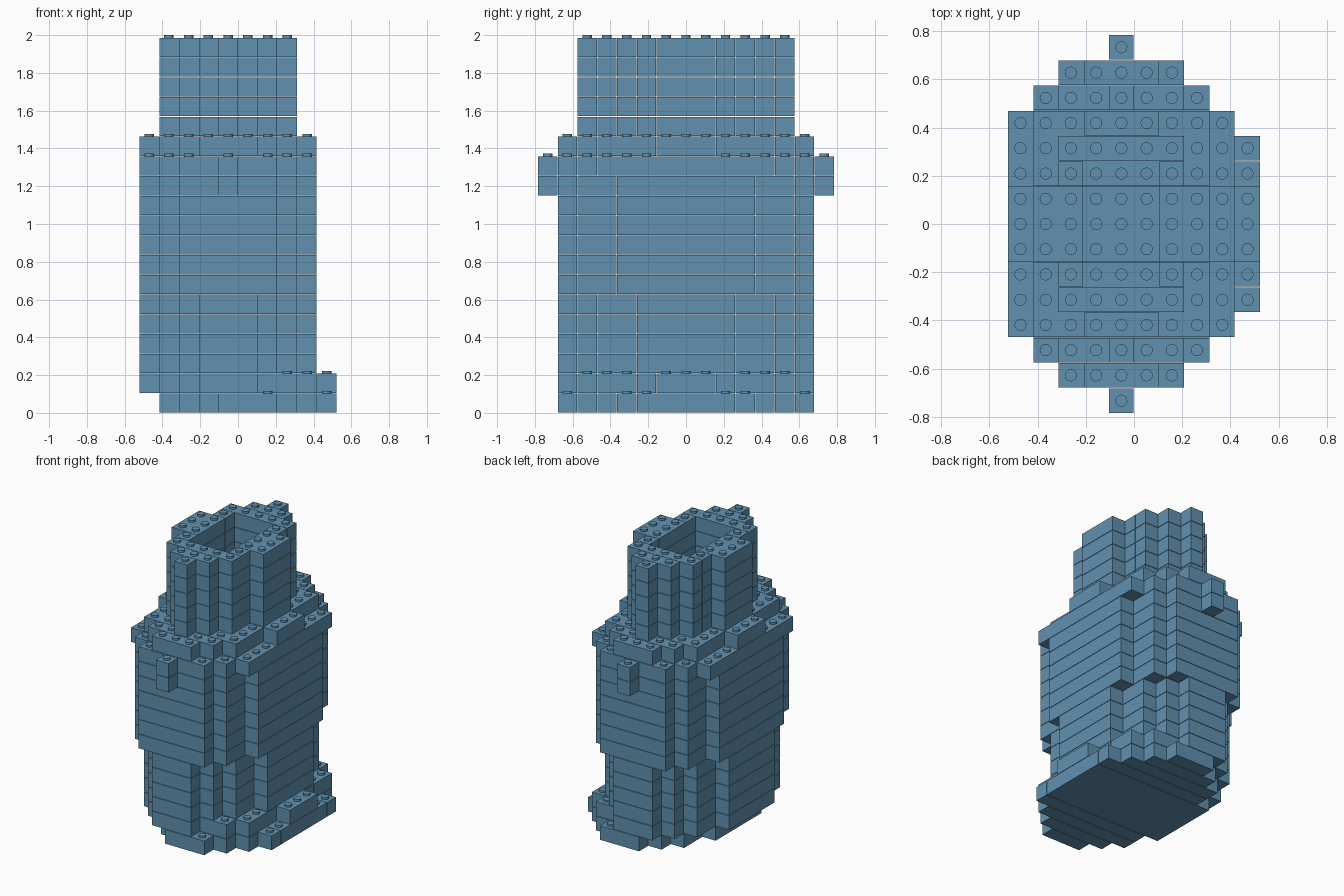
import bpy, bmesh
from mathutils import Matrix

if "Cube" in bpy.data.objects:
    bpy.data.objects.remove(bpy.data.objects["Cube"])

U = 0.1046          # stud pitch and brick height
GAP = 0.003         # seam between bricks
STUD_R, STUD_H = 0.025, 0.0126

blue = bpy.data.materials.new("brick_blue")
blue.use_nodes = True
blue.diffuse_color = (0.12, 0.285, 0.43, 1)
blue.node_tree.nodes["Principled BSDF"].inputs["Base Color"].default_value = blue.diffuse_color

# Plans: reach to each side of the middle column, for rows 0, 1, 2... from the centre
LOWER = [4, 4, 4, 3, 3, 2, 1]
MIDDLE = [4, 4, 4, 4, 3, 3, 2]
SHOULDER = [4, 4, 4, 4, 4, 3, 2, 0]
COLLAR = [4, 4, 3, 3, 3, 2, 1]
HEAD = [3, 3, 2, 2, 1, 0]
BASE_BACK, BASE_FRONT = [3, 3, 3, 2, 2, 1, 0], [5, 5, 5, 5, 4, 3, 2]
FEET_FRONT = [5, 5, 4, 4, 4, 3, 1]


def spans(back, front=None, hollow=-1):
    """Rows of (first, last) brick columns; hollow rows split in two."""
    front = front or back
    rows = {}
    for r in range(1 - len(back), len(back)):
        lo, hi = 4 - back[abs(r)], 4 + front[abs(r)]
        rows[r] = [(lo, 2), (6, hi)] if abs(r) <= hollow else [(lo, hi)]
    return rows


# (part name, first layer, list of layer plans)
parts = [
    ("base_layer", 0, [spans(BASE_BACK, BASE_FRONT)]),
    ("feet_layer", 1, [spans(LOWER, FEET_FRONT)]),
    ("lower_body", 2, [spans(LOWER)] * 4),
    ("middle_body", 6, [spans(MIDDLE)] * 5),
    ("shoulders", 11, [spans(MIDDLE + [0]), spans(SHOULDER)]),
    ("collar", 13, [spans(COLLAR)]),
    ("hollow_head", 14, [spans(HEAD, hollow=2)] * 5),
]
layers = [rows for _, _, plans in parts for rows in plans]


def filled(col, row, layer):
    if layer >= len(layers):
        return False
    return any(a <= col <= b for a, b in layers[layer].get(row, []))


def add_brick(bm, cols, rows, layer):
    """One box covering the given column and row ranges."""
    size = ((cols[1] - cols[0] + 1) * U - GAP, (rows[1] - rows[0] + 1) * U - GAP, U - GAP)
    centre = ((sum(cols) / 2 - 4.5) * U, sum(rows) / 2 * U, (layer + 0.5) * U)
    bmesh.ops.create_cube(bm, size=1, matrix=Matrix.Translation(centre) @ Matrix.Diagonal((*size, 1)))


def add_stud(bm, col, row, layer):
    z = (layer + 1) * U + (STUD_H - GAP) / 2
    bmesh.ops.create_cone(bm, cap_ends=True, segments=16, radius1=STUD_R, radius2=STUD_R,
                          depth=STUD_H + GAP,
                          matrix=Matrix.Translation(((col - 4.5) * U, row * U, z)))


for name, first, plans in parts:
    bm = bmesh.new()
    for layer, rows in enumerate(plans, first):
        # Neighbouring rows of equal span share one long brick
        order = sorted(rows)
        start = order[0]
        for r in order:
            if rows.get(r + 1) != rows[r]:
                for span in rows[r]:
                    add_brick(bm, span, (start, r), layer)
                start = r + 1
            # Studs only where nothing sits on top
            for a, b in rows[r]:
                for c in range(a, b + 1):
                    if not filled(c, r, layer + 1):
                        add_stud(bm, c, r, layer)
    # Solid floor inside the hollow head is the top of the collar
    mesh = bpy.data.meshes.new(name)
    bm.to_mesh(mesh)
    bm.free()
    mesh.materials.append(blue)
    obj = bpy.data.objects.new(name, mesh)
    bpy.context.collection.objects.link(obj)
